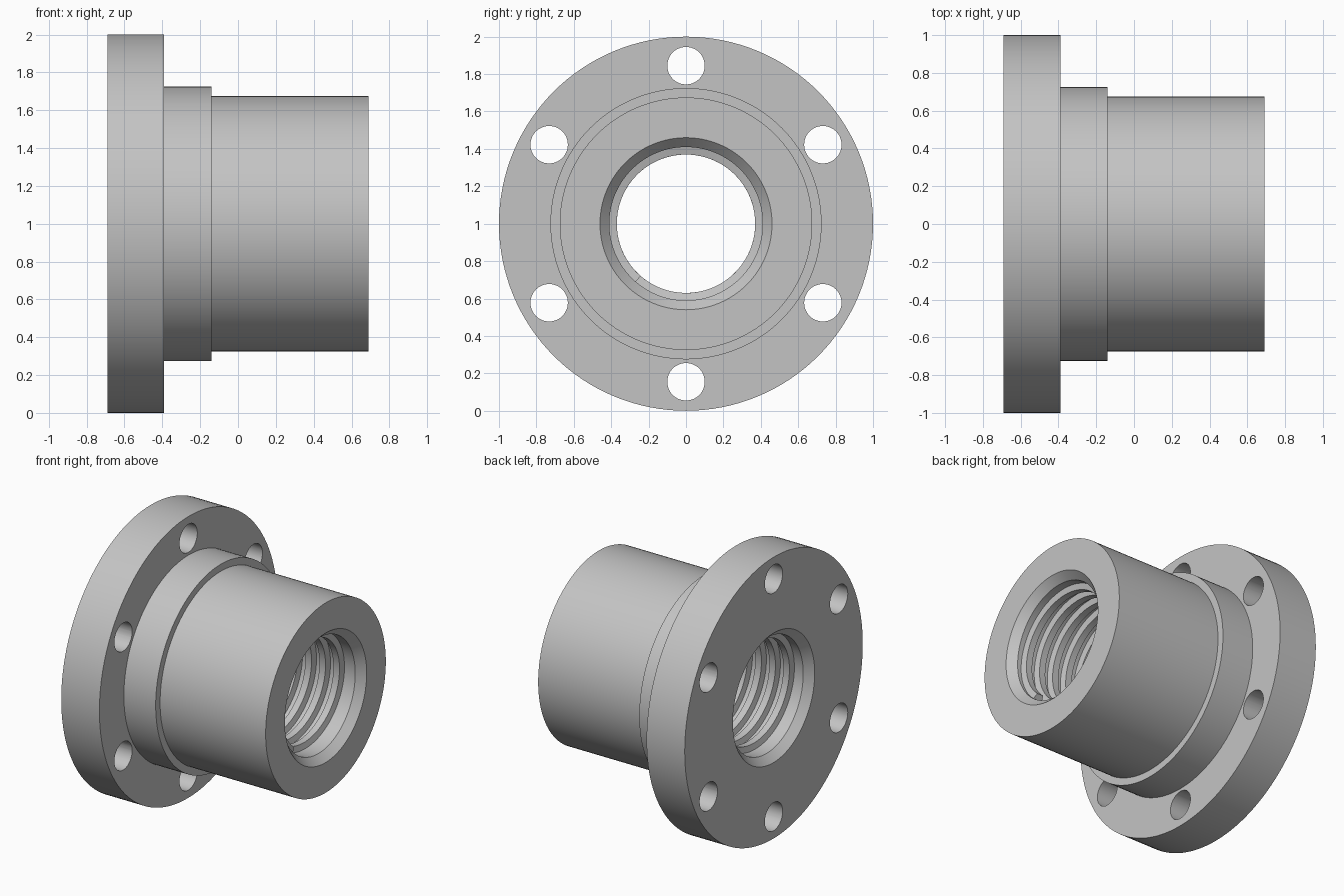
import bpy, bmesh, math

if "Cube" in bpy.data.objects:
    bpy.data.objects.remove(bpy.data.objects["Cube"])

AXIS_Z = 1.0      # height of the nut's axis, which runs along x
SEG = 128

steel = bpy.data.materials.new("steel grey")
steel.diffuse_color = (0.55, 0.55, 0.55, 1)
steel.use_nodes = True
steel.node_tree.nodes["Principled BSDF"].inputs["Base Color"].default_value = steel.diffuse_color


def ring_point(x, r, a):
    return (x, r * math.cos(a), AXIS_Z + r * math.sin(a))


def make_object(name, bm):
    bmesh.ops.recalc_face_normals(bm, faces=bm.faces)
    mesh = bpy.data.meshes.new(name)
    bm.to_mesh(mesh)
    bm.free()
    ob = bpy.data.objects.new(name, mesh)
    bpy.context.collection.objects.link(ob)
    return ob


def select_only(ob):
    bpy.ops.object.select_all(action='DESELECT')
    ob.select_set(True)
    bpy.context.view_layer.objects.active = ob


def finish(ob):
    ob.data.materials.clear()
    ob.data.materials.append(steel)
    select_only(ob)
    bpy.ops.object.shade_smooth_by_angle(angle=math.radians(30))


def bridge(bm, a, b):
    n = len(a)
    for i in range(n):
        j = (i + 1) % n
        bm.faces.new((a[i], a[j], b[j], b[i]))


# Flanged body: closed (x, radius) section turned about the axis
section = [(-0.69, 1.0), (-0.39, 1.0), (-0.39, 0.725), (-0.14, 0.725),
           (-0.14, 0.675), (0.69, 0.675), (0.69, 0.46), (0.635, 0.41),
           (-0.635, 0.41), (-0.69, 0.46)]
bm = bmesh.new()
rings = [[bm.verts.new(ring_point(x, r, 2 * math.pi * k / SEG)) for x, r in section]
         for k in range(SEG)]
for k in range(SEG):
    bridge(bm, rings[k], rings[(k + 1) % SEG])
body = make_object("flanged_body", bm)

# Six bolt holes through the flange
bm = bmesh.new()
for h in range(6):
    a = math.pi / 2 + h * math.pi / 3
    cy, cz = 0.845 * math.cos(a), AXIS_Z + 0.845 * math.sin(a)
    ends = []
    for x in (-0.8, -0.3):
        ends.append([bm.verts.new((x, cy + 0.1 * math.cos(2 * math.pi * k / 48),
                                   cz + 0.1 * math.sin(2 * math.pi * k / 48)))
                     for k in range(48)])
    bridge(bm, *ends)
    for e in ends:
        bm.faces.new(e)
cutter = make_object("bolt_hole_cutter", bm)
cutter.hide_render = True
cut = body.modifiers.new("bolt_holes", 'BOOLEAN')
cut.operation = 'DIFFERENCE'
cut.solver = 'EXACT'
cut.object = cutter
select_only(body)
bpy.ops.object.modifier_apply(modifier=cut.name)
bpy.data.objects.remove(cutter)
finish(body)

# Internal thread: trapezoid ridge swept along a helix inside the bore
PITCH, START, END = 0.11, -0.585, 0.585
ridge = [(-0.036, 0.414), (-0.024, 0.37), (0.024, 0.37), (0.036, 0.414)]
steps = int((END - START) / PITCH * 72)
bm = bmesh.new()
loops = []
for s in range(steps + 1):
    x0 = START + (END - START) * s / steps
    a = 2 * math.pi * (x0 - START) / PITCH
    loops.append([bm.verts.new(ring_point(x0 + dx, r, a)) for dx, r in ridge])
for a, b in zip(loops, loops[1:]):
    bridge(bm, a, b)
bm.faces.new(loops[0])
bm.faces.new(loops[-1])
finish(make_object("internal_thread", bm))
